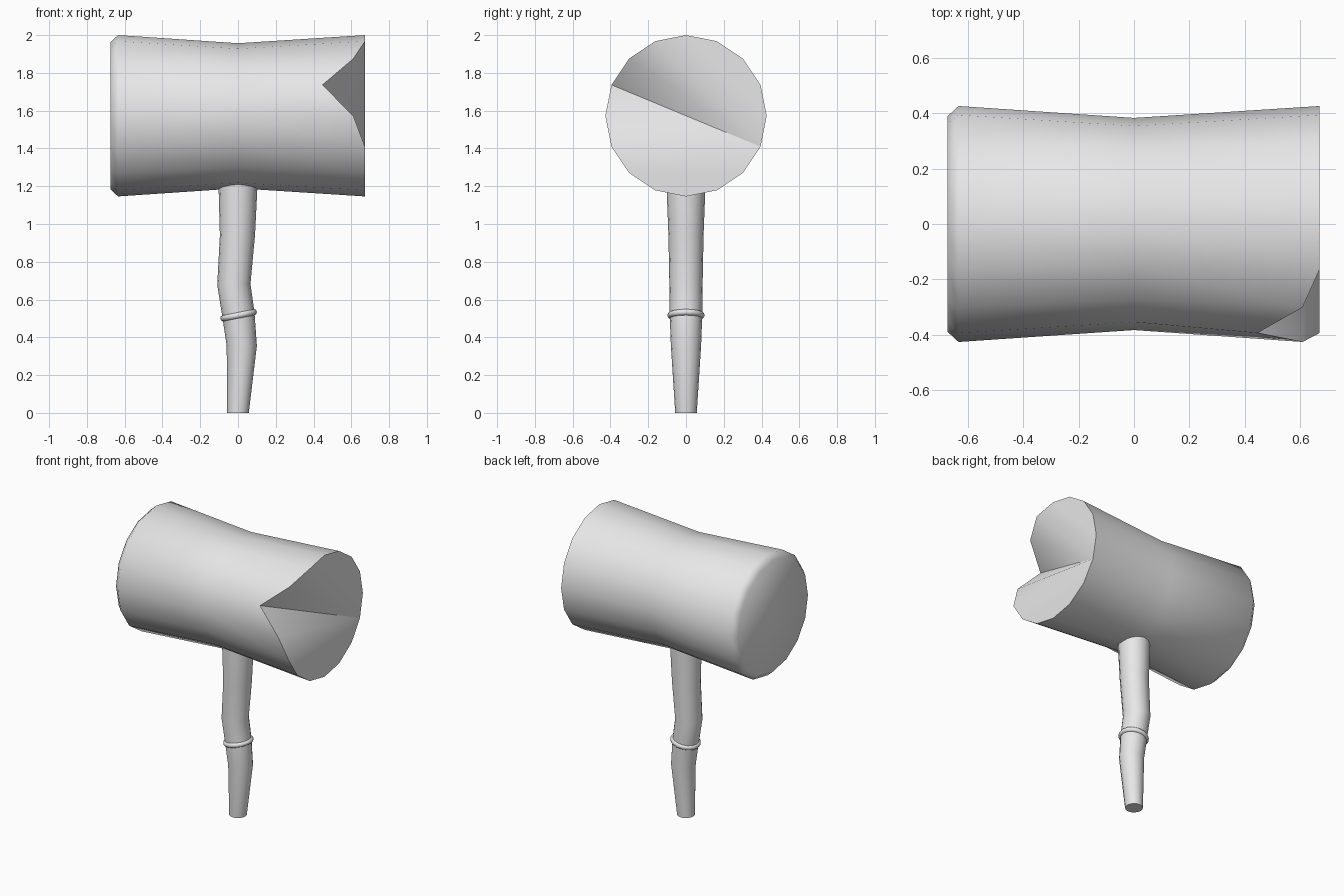
import bpy, bmesh, math
from mathutils import Matrix, Vector

cube = bpy.data.objects.get("Cube")
if cube:
    bpy.data.objects.remove(cube, do_unlink=True)

SIDES = 16
STEP = 2 * math.pi / SIDES

grey = bpy.data.materials.new("plain_grey")
grey.use_nodes = True
grey.diffuse_color = (0.8, 0.8, 0.8, 1)
grey.node_tree.nodes["Principled BSDF"].inputs["Base Color"].default_value = (0.8, 0.8, 0.8, 1)


def finish(bm, name, angle):
    """Turn a bmesh into a smooth-shaded grey object."""
    bmesh.ops.recalc_face_normals(bm, faces=bm.faces)
    mesh = bpy.data.meshes.new(name)
    bm.to_mesh(mesh)
    bm.free()
    mesh.materials.append(grey)
    obj = bpy.data.objects.new(name, mesh)
    bpy.context.collection.objects.link(obj)
    bpy.ops.object.select_all(action='DESELECT')
    obj.select_set(True)
    bpy.context.view_layer.objects.active = obj
    bpy.ops.object.shade_smooth_by_angle(angle=math.radians(angle))
    return obj


def skin(bm, rings, closed=False):
    """Bridge successive vertex rings with quads."""
    pairs = list(zip(rings, rings[1:]))
    if closed:
        pairs.append((rings[-1], rings[0]))
    for a, b in pairs:
        n = len(a)
        for i in range(n):
            j = (i + 1) % n
            bm.faces.new((a[i], a[j], b[j], b[i]))


# Head: waisted barrel along x, index 0 at the top, turning toward the front
HEAD_Z = 1.573
bm = bmesh.new()
rings = []
for x, r in ((-0.675, 0.39), (-0.635, 0.427), (0, 0.384), (0.672, 0.427)):
    rings.append([bm.verts.new((x, -r * math.sin(i * STEP), HEAD_Z + r * math.cos(i * STEP)))
                  for i in range(SIDES)])
skin(bm, rings)
bm.faces.new(rings[0])

# Chipped rim: three rim points pushed back along the barrel
rim = rings[-1]
for i, x in ((2, 0.61), (3, 0.447), (4, 0.61)):
    rim[i].co.x = x
far = rim[11]
for a, b in ((1, 2), (2, 3), (3, 4), (4, 5)):
    bm.faces.new((far, rim[a], rim[b]))
bm.faces.new([rim[i % SIDES] for i in range(11, 18)])
bm.faces.new(rim[5:12])
finish(bm, "mallet_head", 50)

# Handle: crooked tapering shaft, each row is centre x, z, radius, tilt
bm = bmesh.new()
rings = []
for cx, cz, r, tilt in ((0, 0, 0.057, 0), (0.02, 0.355, 0.08, 0), (0.003, 0.515, 0.086, 0.2),
                        (-0.022, 0.68, 0.088, 0.03), (-0.003, 0.94, 0.093, 0),
                        (0, 1.2, 0.103, 0), (0, 1.3, 0.103, 0)):
    turn = Matrix.Rotation(-tilt, 3, 'Y')
    rings.append([bm.verts.new(Vector((cx, 0, cz)) + turn @ Vector(
        (r * math.cos(i * STEP), r * math.sin(i * STEP), 0))) for i in range(SIDES)])
skin(bm, rings)
bm.faces.new(rings[0])
bm.faces.new(rings[-1])
finish(bm, "handle", 50)

# Collar: thin tilted ring around the handle
bm = bmesh.new()
turn = Matrix.Rotation(-0.2, 3, 'Y')
rings = []
for k in range(8):
    a = 2 * math.pi * k / 8
    r, h = 0.083 + 0.016 * math.cos(a), 0.017 * math.sin(a)
    rings.append([bm.verts.new(Vector((0.003, 0, 0.517)) + turn @ Vector(
        (r * math.cos(i * STEP), r * math.sin(i * STEP), h))) for i in range(SIDES)])
skin(bm, rings, closed=True)
finish(bm, "handle_collar", 60)
